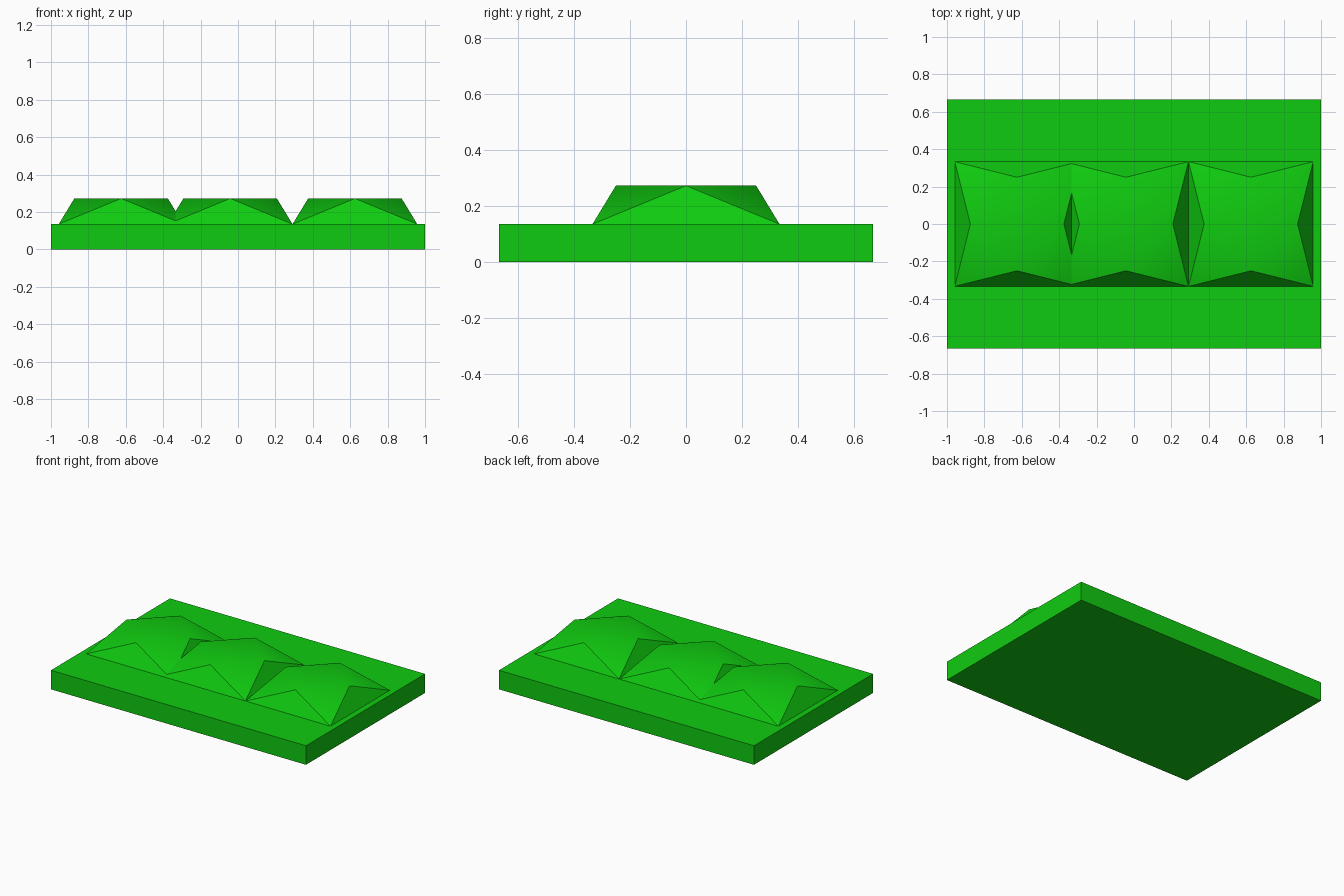
import bpy
import bmesh
from math import radians, cos, sin, sqrt

cube = bpy.data.objects.get("Cube")
if cube:
    bpy.data.objects.remove(cube, do_unlink=True)

# Single green for every part
green = bpy.data.materials.new("bright green")
green.use_nodes = True
colour = (0.005, 0.6, 0.005, 1)
green.diffuse_color = colour
green.node_tree.nodes["Principled BSDF"].inputs["Base Color"].default_value = colour

BASE_TOP, MOUND_TOP = 0.135, 0.272


def add_object(name, bm):
    bmesh.ops.recalc_face_normals(bm, faces=bm.faces[:])
    mesh = bpy.data.meshes.new(name)
    bm.to_mesh(mesh)
    bm.free()
    mesh.materials.append(green)
    obj = bpy.data.objects.new(name, mesh)
    bpy.context.collection.objects.link(obj)
    return obj


def ring(bm, radius, start, x, z):
    angles = [radians(start + 90 * i) for i in range(4)]
    return [bm.verts.new((x + radius * cos(a), radius * sin(a), z)) for a in angles]


def add_mound(name, x):
    """Square foot twisted into a diamond top, joined by triangles."""
    bm = bmesh.new()
    foot = ring(bm, sqrt(2) / 3, 45, x, BASE_TOP)
    top = ring(bm, 0.25, 0, x, MOUND_TOP)
    bm.faces.new(top)
    for i in range(4):
        j = (i + 1) % 4
        bm.faces.new((top[i], foot[i], top[j]))
        bm.faces.new((foot[i], foot[j], top[j]))
    # Soften the corner slopes into the top, keep the steep sides crisp
    obj = add_object(name, bm)
    bpy.ops.object.select_all(action="DESELECT")
    obj.select_set(True)
    bpy.context.view_layer.objects.active = obj
    bpy.ops.object.shade_smooth_by_angle(angle=radians(30))


# Flat base slab
bm = bmesh.new()
bmesh.ops.create_cube(bm, size=1)
for v in bm.verts:
    v.co = (v.co.x * 2, v.co.y * 4 / 3, (v.co.z + 0.5) * BASE_TOP)
add_object("base_slab", bm)

# Row of three mounds, the first two overlapping
for name, x in (("right_mound", -0.625), ("middle_mound", -0.042), ("left_mound", 0.625)):
    add_mound(name, x)
